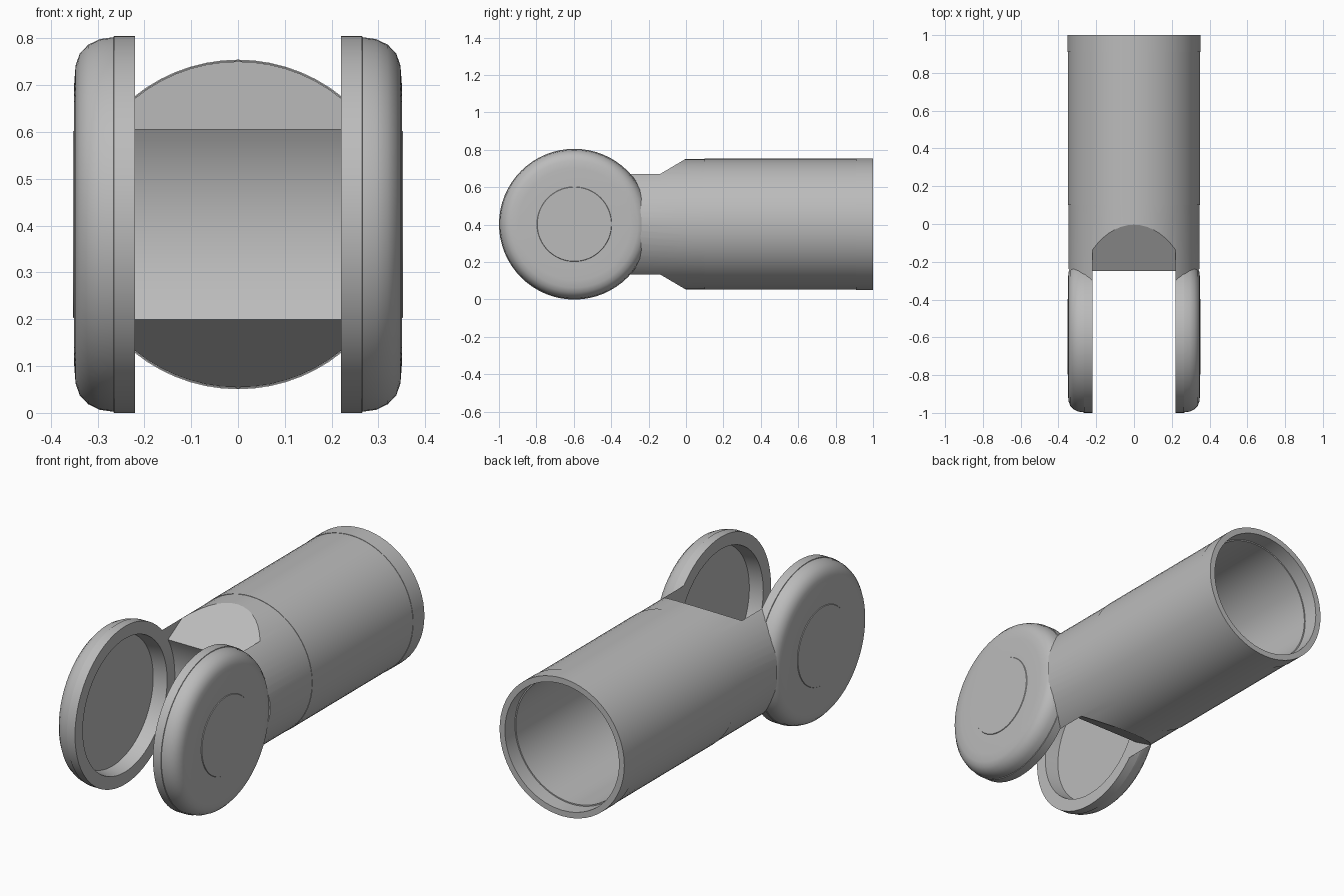
import bpy
import bmesh
from math import radians, sin, cos
from mathutils import Vector

if "Cube" in bpy.data.objects:
    bpy.data.objects.remove(bpy.data.objects["Cube"], do_unlink=True)

MID_Z = 0.4025      # height of the tube axis and the pivot axis
PIVOT_Y = -0.597    # pivot axis of the fork

grey = bpy.data.materials.new("plain grey")
grey.use_nodes = True
grey.diffuse_color = (0.5, 0.5, 0.5, 1)
grey.node_tree.nodes["Principled BSDF"].inputs["Base Color"].default_value = (0.5, 0.5, 0.5, 1)


def finish(name, bm):
    bmesh.ops.remove_doubles(bm, verts=bm.verts, dist=1e-5)
    bmesh.ops.recalc_face_normals(bm, faces=bm.faces)
    mesh = bpy.data.meshes.new(name)
    bm.to_mesh(mesh)
    bm.free()
    mesh.materials.append(grey)
    obj = bpy.data.objects.new(name, mesh)
    bpy.context.collection.objects.link(obj)
    return obj


def lathe(name, profile, axis, centre, steps=64):
    """Turn (along, radius) points around an axis through the centre."""
    bm = bmesh.new()
    axis, centre = Vector(axis), Vector(centre)
    verts = [bm.verts.new(centre + axis * a + Vector((0, 0, r))) for a, r in profile]
    edges = [bm.edges.new(pair) for pair in zip(verts, verts[1:])]
    bmesh.ops.spin(bm, geom=verts + edges, cent=centre, axis=axis,
                   angle=radians(360), steps=steps)
    return finish(name, bm)


def cut(obj, cutter):
    mod = obj.modifiers.new("cut", 'BOOLEAN')
    mod.operation = 'DIFFERENCE'
    mod.solver = 'EXACT'
    mod.object = cutter
    bpy.context.view_layer.objects.active = obj
    bpy.ops.object.modifier_apply(modifier=mod.name)
    bpy.data.objects.remove(cutter, do_unlink=True)


# Hollow tube, open at the back, with a slightly raised lip
tube = lathe("tube", [(0.1, 0), (0.1, 0.35), (0.91, 0.35), (0.91, 0.352), (1, 0.352),
                      (1, 0.322), (0.92, 0.322), (0.92, 0.316), (0.12, 0.316), (0.12, 0)],
             (0, 1, 0), (0, 0, MID_Z))

# Fork body: round stock cut back around the end discs
body = lathe("fork_body", [(-0.4, 0), (-0.4, 0.348), (0.1, 0.348), (0.1, 0)],
             (0, 1, 0), (0, 0, MID_Z))
cut(body, lathe("disc_cutter", [(-0.5, 0), (-0.5, 0.36), (0.5, 0.36), (0.5, 0)],
                (1, 0, 0), (0, PIVOT_Y, MID_Z)))

# Slot between the arms: hollow saddle with a ramp above and below
arc = [(PIVOT_Y + 0.402 * cos(radians(t)), 0.402 * sin(radians(t)))
       for t in [30.3 - 60.6 * i / 16 for i in range(17)]]
outline = [(-0.8, 0.81), (0.1, 0.409 + 0.0), *arc, (0.1, -0.409), (-0.8, -0.81)]
bm = bmesh.new()
face = bm.faces.new([bm.verts.new((-0.22, y, MID_Z + z)) for y, z in outline])
side = bmesh.ops.extrude_face_region(bm, geom=[face])
bmesh.ops.translate(bm, vec=(0.44, 0, 0),
                    verts=[g for g in side["geom"] if isinstance(g, bmesh.types.BMVert)])
cut(body, finish("slot_cutter", bm))

# Rounded end discs, recessed on the inside, with a faint raised centre outside
disc_profile = [(0.29, 0), (0.29, 0.328), (0.22, 0.34), (0.22, 0.403), (0.265, 0.403),
                (0.266, 0.4), (0.295, 0.396), (0.32, 0.384), (0.338, 0.365),
                (0.347, 0.34), (0.35, 0.30), (0.35, 0.2), (0.353, 0.198), (0.353, 0)]
discs = [lathe(name, disc_profile, (sign, 0, 0), (0, PIVOT_Y, MID_Z))
         for name, sign in (("left_disc", 1), ("right_disc", -1))]

# Smooth curved surfaces, keep the machined edges sharp
bpy.ops.object.select_all(action='DESELECT')
for obj in (tube, body, *discs):
    obj.select_set(True)
bpy.context.view_layer.objects.active = tube
bpy.ops.object.shade_smooth_by_angle(angle=radians(30))
